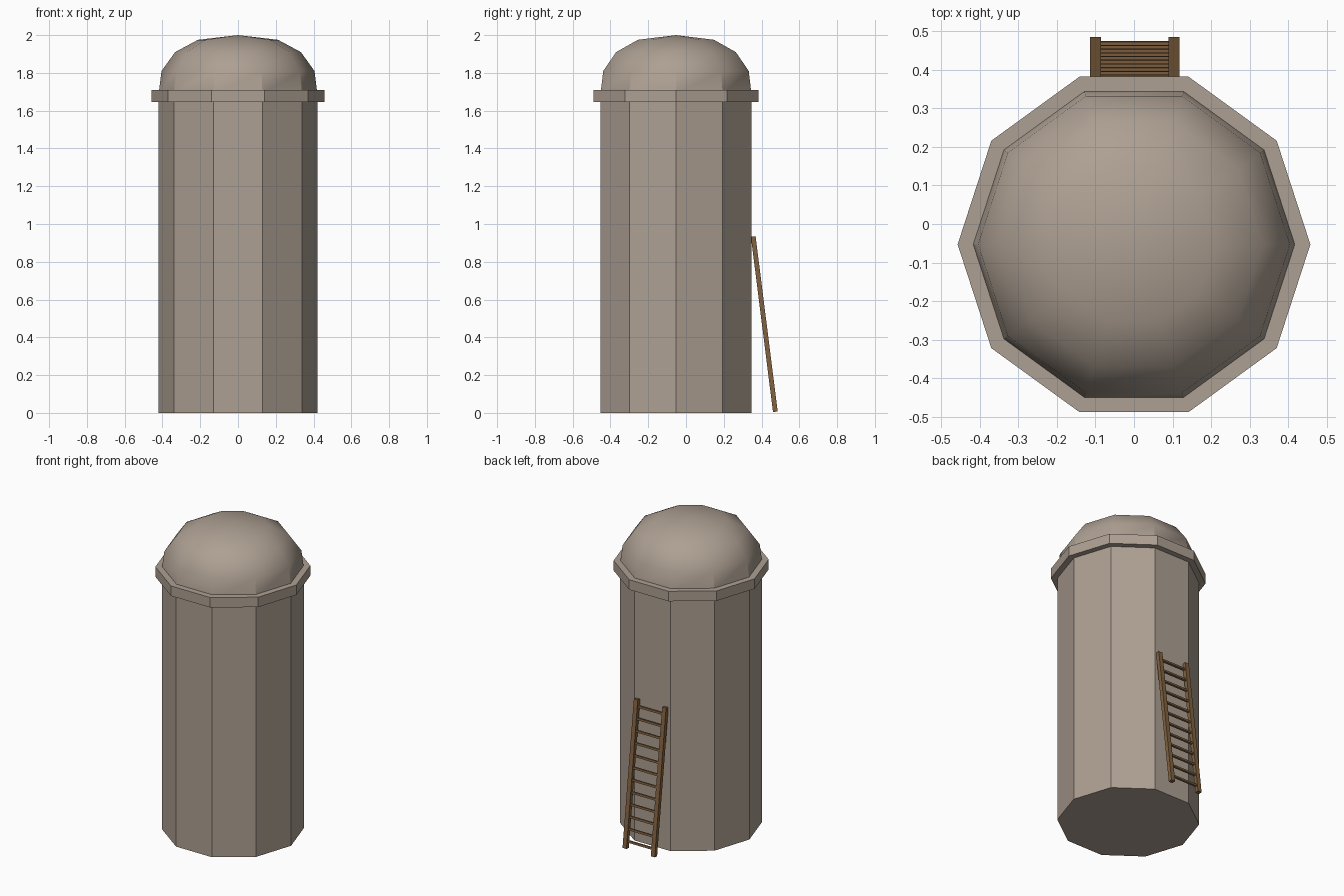
import bpy, bmesh, math
from mathutils import Vector, Matrix

if "Cube" in bpy.data.objects:
    bpy.data.objects.remove(bpy.data.objects["Cube"])

SIDES, CY = 10, -0.053


def material(name, rgb):
    m = bpy.data.materials.new(name)
    m.diffuse_color = (*rgb, 1)
    m.use_nodes = True
    m.node_tree.nodes["Principled BSDF"].inputs["Base Color"].default_value = m.diffuse_color
    return m


stone = material("stone", (0.42, 0.35, 0.29))
wood = material("wood", (0.22, 0.12, 0.05))


def finish(bm, name, mat):
    bmesh.ops.recalc_face_normals(bm, faces=bm.faces)
    me = bpy.data.meshes.new(name)
    bm.to_mesh(me)
    bm.free()
    me.materials.append(mat)
    ob = bpy.data.objects.new(name, me)
    bpy.context.collection.objects.link(ob)
    return ob


def lathe(name, profile, closed=False, apex=None, base=False):
    """Ten-sided revolve of (radius, z) points."""
    bm = bmesh.new()
    rings = []
    for r, z in profile:
        rings.append([bm.verts.new((r * math.cos(2 * math.pi * i / SIDES),
                                    CY + r * math.sin(2 * math.pi * i / SIDES), z))
                      for i in range(SIDES)])
    pairs = list(zip(rings, rings[1:]))
    if closed:
        pairs.append((rings[-1], rings[0]))
    for a, b in pairs:
        for i in range(SIDES):
            j = (i + 1) % SIDES
            bm.faces.new((a[i], a[j], b[j], b[i]))
    if base:
        bm.faces.new(rings[0])
    if apex:
        top = bm.verts.new((0, CY, apex))
        for i in range(SIDES):
            bm.faces.new((rings[-1][i], rings[-1][(i + 1) % SIDES], top))
    return finish(bm, name, stone)


# Tower wall with floor
lathe("tower_wall", [(0.42, 0), (0.42, 1.69)], base=True)

# Domed roof
dome = lathe("dome_roof", [(0.42, 1.69), (0.405, 1.81), (0.333, 1.91), (0.212, 1.975)], apex=2.0)
bpy.context.view_layer.objects.active = dome
dome.select_set(True)
bpy.ops.object.shade_smooth_by_angle(angle=math.radians(35))

# Cornice band
lathe("cornice", [(0.415, 1.645), (0.458, 1.645), (0.458, 1.71), (0.415, 1.71)], closed=True)

# Leaning ladder: local z runs along the rails
foot, head = Vector((0.002, 0.473, 0.006)), Vector((0.002, 0.356, 0.934))
length = (head - foot).length
lean = Matrix.Translation((foot + head) / 2) @ Matrix.Rotation(
    math.atan2(foot.y - head.y, head.z - foot.z), 4, 'X')


def bar(name, centre, size):
    bm = bmesh.new()
    bmesh.ops.create_cube(bm, size=1, matrix=lean @ Matrix.Translation(centre)
                          @ Matrix.Diagonal((*size, 1)))
    return finish(bm, name, wood)


for side, x in (("left", -0.102), ("right", 0.102)):
    bar("ladder_rail_" + side, (x, 0, 0), (0.028, 0.025, length))

RUNGS = 12
for i in range(RUNGS):
    z = -length / 2 + 0.045 + i * (length - 0.09) / (RUNGS - 1)
    bar(f"ladder_rung_{i + 1}", (0, 0, z), (0.19, 0.013, 0.013))
